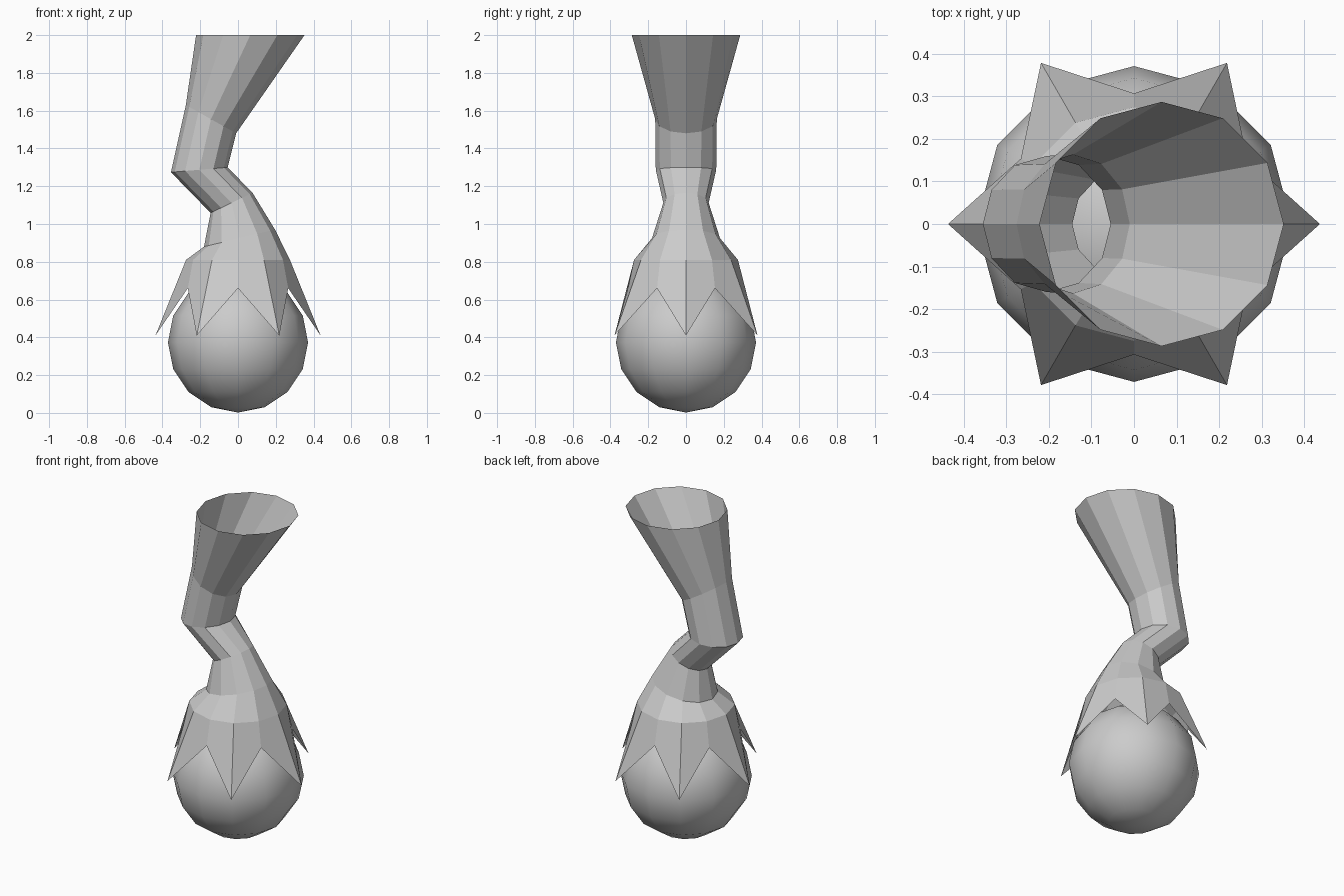
import bpy, bmesh
from math import sin, cos, pi

if "Cube" in bpy.data.objects:
    bpy.data.objects.remove(bpy.data.objects["Cube"])

SIDES = 12


def bent_tube(name, rings, tips):
    """Open faceted tube. Each ring: centre x, centre z, half width x, half tilt z, half depth y."""
    bm = bmesh.new()
    loops = []
    # pointed lower hem: alternating tips and notches
    hem = []
    for i in range(SIDES):
        r, z = tips[i % 2]
        a = 2 * pi * i / SIDES
        hem.append(bm.verts.new((r * cos(a), r * sin(a), z)))
    loops.append(hem)
    # tilted elliptical rings up the stalk
    for cx, cz, hx, hz, hy in rings:
        loop = []
        for i in range(SIDES):
            a = 2 * pi * i / SIDES
            loop.append(bm.verts.new((cx + hx * cos(a), hy * sin(a), cz + hz * cos(a))))
        loops.append(loop)
    for low, high in zip(loops, loops[1:]):
        for i in range(SIDES):
            j = (i + 1) % SIDES
            bm.faces.new((low[i], low[j], high[j], high[i]))
    mesh = bpy.data.meshes.new(name)
    bm.to_mesh(mesh)
    bm.free()
    obj = bpy.data.objects.new(name, mesh)
    bpy.context.collection.objects.link(obj)
    return obj


# Smooth round bulb
bpy.ops.mesh.primitive_uv_sphere_add(segments=12, ring_count=8, radius=0.371,
                                     location=(0, 0, 0.373))
bpy.context.object.name = "bulb"
bpy.ops.object.shade_smooth()

# Pointed collar growing into a crooked, flared hollow stalk
bent_tube("collar_and_stalk", [
    (0.0, 0.81, 0.275, 0.0, 0.275),
    (0.008, 0.925, 0.188, 0.045, 0.18),
    (-0.034, 1.112, 0.111, 0.053, 0.12),
    (-0.205, 1.287, 0.15, 0.013, 0.16),
    (-0.143, 1.555, 0.133, -0.075, 0.163),
    (0.065, 2.0, 0.287, 0.0, 0.287),
], tips=[(0.437, 0.41), (0.307, 0.66)])
